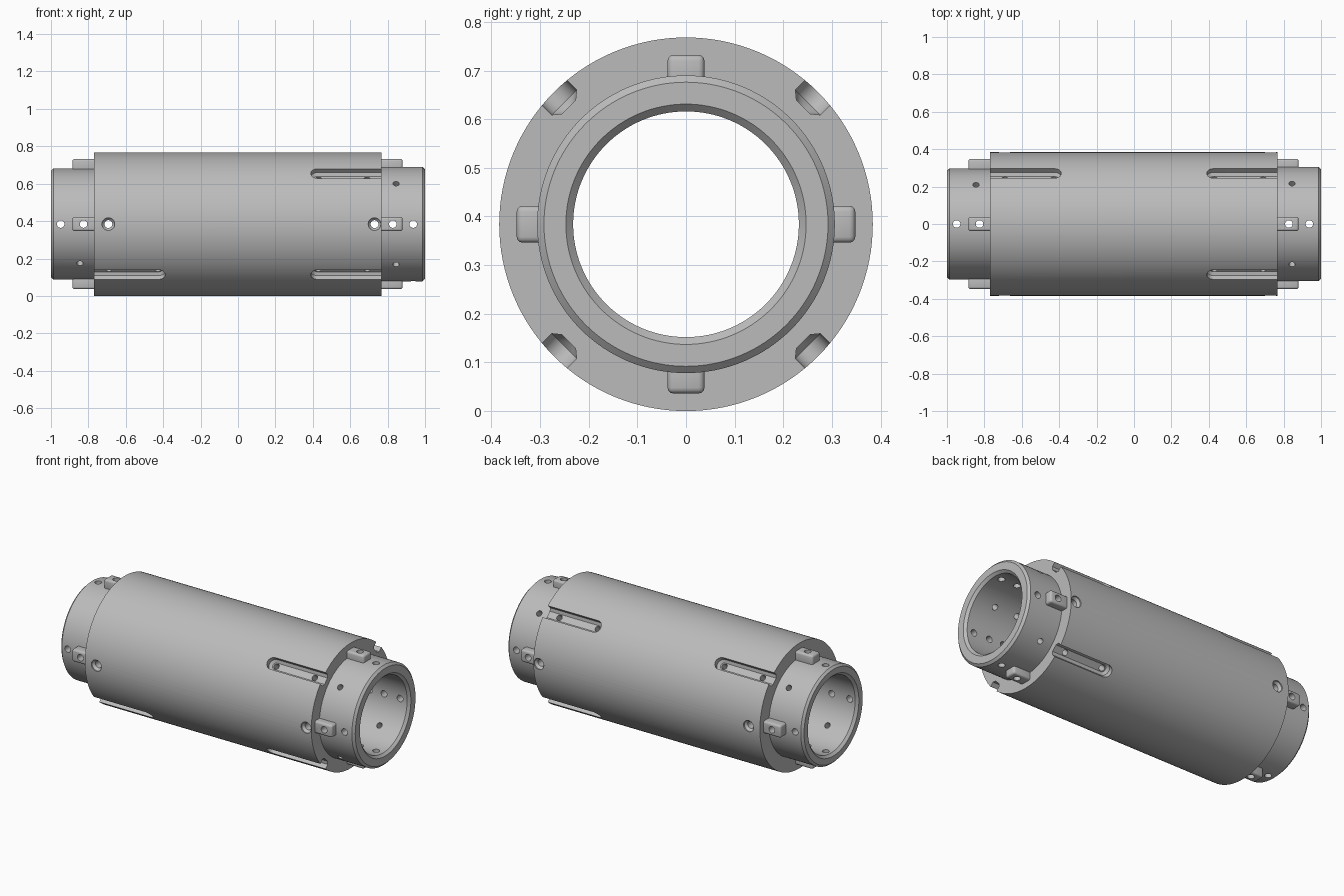
import bpy, bmesh
from math import sin, cos, pi, radians
from mathutils import Matrix, Vector

if "Cube" in bpy.data.objects:
    bpy.data.objects.remove(bpy.data.objects["Cube"])

R = 0.384          # sleeve radius, also the height of the axis
AXIS = Matrix.Translation((0, 0, R))

steel = bpy.data.materials.new("grey_steel")
steel.use_nodes = True
colour = (0.5, 0.5, 0.5, 1)
steel.diffuse_color = colour
steel.node_tree.nodes["Principled BSDF"].inputs["Base Color"].default_value = colour


def around(deg, side=1):
    """Local x along the axis, local z radial at the given angle; side -1 mirrors to -x."""
    return (AXIS @ Matrix.Rotation(radians(deg), 4, 'X')
            @ Matrix.Diagonal((side, 1, 1, 1)))


def loft(bm, rings, matrix, closed=False):
    loops = [[bm.verts.new(matrix @ Vector(p)) for p in ring] for ring in rings]
    pairs = list(zip(loops, loops[1:]))
    if closed:
        pairs.append((loops[-1], loops[0]))
    else:
        bm.faces.new(loops[0])
        bm.faces.new(loops[-1])
    for a, b in pairs:
        for i in range(len(a)):
            j = (i + 1) % len(a)
            bm.faces.new((a[i], a[j], b[j], b[i]))


def finish(bm, name):
    bmesh.ops.recalc_face_normals(bm, faces=bm.faces)
    mesh = bpy.data.meshes.new(name)
    bm.to_mesh(mesh)
    bm.free()
    obj = bpy.data.objects.new(name, mesh)
    bpy.context.collection.objects.link(obj)
    mesh.materials.append(steel)
    return obj


def hole(bm, x, deg, side, profile):
    """Radial drill; profile lists (radius, distance from the axis)."""
    n = 24
    rings = [[(x + r * cos(2 * pi * i / n), r * sin(2 * pi * i / n), h)
              for i in range(n)] for r, h in profile]
    loft(bm, rings, around(deg, side))


def slot(bm, deg, side):
    """Keyway with a round inner end, open at the shoulder, with chamfered floor."""
    rings = []
    for w, h in ((0.02, 0.341), (0.036, 0.354), (0.036, 0.45)):
        arc = [pi / 2 + pi * i / 16 for i in range(17)]
        ring = [(0.425 + w * cos(t), w * sin(t), h) for t in arc]
        rings.append(ring + [(0.85, -w, h), (0.85, w, h)])
    loft(bm, rings, around(deg, side))


# Main sleeve with a neck at each end and a chamfered bore
profile = [(-1, 0.247), (-1, 0.284), (-0.987, 0.297), (-0.77, 0.297),
           (-0.77, R), (0.766, R), (0.766, 0.306), (0.987, 0.306),
           (1, 0.292), (1, 0.247), (0.985, 0.232), (-0.985, 0.232)]
bm = bmesh.new()
SEG = 128
loft(bm, [[(x, r * sin(2 * pi * i / SEG), r * cos(2 * pi * i / SEG))
           for i in range(SEG)] for x, r in profile], AXIS, closed=True)
sleeve = finish(bm, "sleeve")

# Locking lugs, four on each neck
bm = bmesh.new()
for side, end in ((1, 0.88), (-1, 0.885)):
    for deg in (0, 90, 180, 270):
        size = Matrix.Diagonal((end - 0.74, 0.076, 0.072, 1))
        place = Matrix.Translation(((end + 0.74) / 2, 0, 0.312))
        bmesh.ops.create_cube(bm, size=1, matrix=around(deg, side) @ place @ size)
bmesh.ops.recalc_face_normals(bm, faces=bm.faces)
bmesh.ops.bevel(bm, geom=bm.edges[:], offset=0.012, segments=3,
                profile=0.5, affect='EDGES')
lugs = finish(bm, "locking_lugs")

# Cutters: keyways first, then every drilled hole
slots, holes = bmesh.new(), bmesh.new()
straight = [(0.02, 0.15), (0.02, 0.5)]
small = [(0.017, 0.15), (0.017, 0.5)]
sunk = [(0.021, 0.15), (0.021, 0.362), (0.034, 0.376), (0.034, 0.5)]
layout = (
    # side, keyway angles, lug hole, end hole, sleeve hole, keyway holes
    (1, (45, 135, 225, 315), 0.828, 0.937, 0.73, (0.43, 0.69)),
    (-1, (135, 315), 0.826, 0.948, 0.693, (0.43, 0.69)),
)
for side, angles, lug_x, end_x, sleeve_x, key_xs in layout:
    for deg in (0, 90, 180, 270):
        hole(holes, lug_x, deg, side, straight)
        hole(holes, end_x, deg, side, straight)
    for deg in (90, 270):
        hole(holes, sleeve_x, deg, side, sunk)
    for deg in angles:
        slot(slots, deg, side)
        for x in (*key_xs, 0.845):
            hole(holes, x, deg, side, small)
slot_cutter = finish(slots, "keyway_cutter")
hole_cutter = finish(holes, "drill_cutter")


def cut(obj, cutters):
    for cutter in cutters:
        mod = obj.modifiers.new(cutter.name, 'BOOLEAN')
        mod.operation = 'DIFFERENCE'
        mod.solver = 'EXACT'
        mod.object = cutter
    graph = bpy.context.evaluated_depsgraph_get()
    mesh = bpy.data.meshes.new_from_object(obj.evaluated_get(graph))
    obj.modifiers.clear()
    obj.data = mesh


cut(sleeve, (slot_cutter, hole_cutter))
cut(lugs, (hole_cutter,))
for cutter in (slot_cutter, hole_cutter):
    bpy.data.objects.remove(cutter)

# Smooth the round walls, keep machined edges crisp
bpy.ops.object.select_all(action='DESELECT')
for obj in (sleeve, lugs):
    obj.select_set(True)
    bpy.context.view_layer.objects.active = obj
bpy.ops.object.shade_smooth_by_angle(angle=radians(31))
